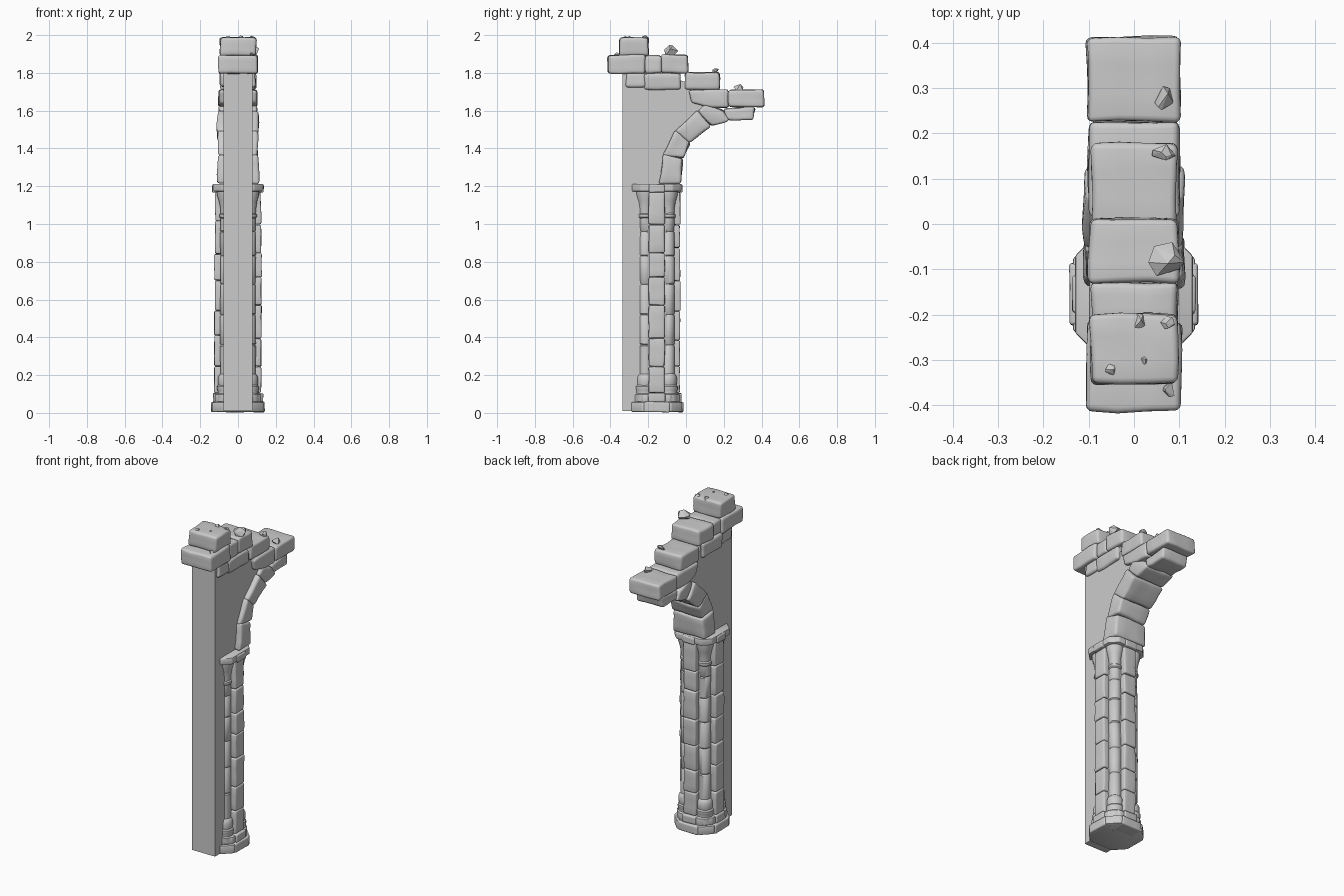
import bpy, bmesh, math, random
from mathutils import Vector, Matrix, noise

if "Cube" in bpy.data.objects:
    bpy.data.objects.remove(bpy.data.objects["Cube"])

random.seed(7)
CY = -0.155                                   # column axis


def finish(name, bm, angle=40):
    bmesh.ops.recalc_face_normals(bm, faces=bm.faces[:])
    me = bpy.data.meshes.new(name)
    bm.to_mesh(me)
    bm.free()
    if angle:
        me.shade_smooth()
        me.set_sharp_from_angle(angle=math.radians(angle))
    ob = bpy.data.objects.new(name, me)
    bpy.context.collection.objects.link(ob)
    return ob


def prism(bm, loop, vec):
    """Extrude a closed loop of points along vec."""
    f = bm.faces.new([bm.verts.new(p) for p in loop])
    r = bmesh.ops.extrude_face_region(bm, geom=[f])
    bmesh.ops.translate(bm, vec=vec, verts=[v for v in r["geom"] if isinstance(v, bmesh.types.BMVert)])
    bmesh.ops.recalc_face_normals(bm, faces=bm.faces[:])


def stone(name, quad, hx, mat=Matrix(), bevel=0.013, wear=0.005, shift=0.0):
    """Worn block: (y, z) outline extruded across x, rounded and roughened."""
    bm = bmesh.new()
    prism(bm, [(shift - hx, y, z) for y, z in quad], (2 * hx, 0, 0))
    bmesh.ops.subdivide_edges(bm, edges=bm.edges[:], cuts=2, use_grid_fill=True)
    sharp = [e for e in bm.edges if e.calc_face_angle(0) > 0.4]
    bmesh.ops.bevel(bm, geom=sharp, offset=bevel, offset_type='OFFSET', segments=3,
                    profile=0.5, affect='EDGES', clamp_overlap=True)
    seed = Vector([random.uniform(0, 50) for _ in range(3)])
    for v in bm.verts:
        v.co += noise.noise_vector(v.co * 11 + seed) * wear
    bm.transform(mat)
    return finish(name, bm)


def rect(y0, y1, z0, z1):
    return [(y0, z0), (y1, z0), (y1, z1), (y0, z1)]


def octagon(name, a, b, z0, z1, bevel=0.006):
    bm = bmesh.new()
    pts = [(a, -b), (a, b), (b, a), (-b, a), (-a, b), (-a, -b), (-b, -a), (b, -a)]
    prism(bm, [(x, CY + y, z0) for x, y in pts], (0, 0, z1 - z0))
    if bevel:
        bmesh.ops.bevel(bm, geom=bm.edges[:], offset=bevel, segments=2, profile=0.5, affect='EDGES')
    return finish(name, bm)


# Plain wall slab behind the arch
bm = bmesh.new()
slab = [(-.335, .01), (-.15, .01), (-.15, 1.2), (-.09, 1.22), (-.075, 1.35), (-.03, 1.46),
        (.04, 1.55), (.13, 1.59), (.12, 1.65), (.04, 1.66), (.04, 1.74), (-.03, 1.76),
        (-.03, 1.8), (-.335, 1.8)]
prism(bm, [(-.078, y, z) for y, z in slab], (.156, 0, 0))
finish("wall_slab", bm, 0)

# Column core, stepped plinth and capital slab
octagon("column_core", .09, .05, .02, 1.18, 0)
octagon("plinth", .135, .078, .005, .057)
octagon("plinth_step", .122, .07, .055, .1)
octagon("capital_slab", .13, .085, 1.172, 1.213)

# Flat stone panels on the three exposed sides of the column
for side, ang in (("back", 0), ("left", 90), ("right", -90)):
    M = Matrix.Translation((0, CY, 0)) @ Matrix.Rotation(math.radians(ang), 4, 'Z')
    stone(f"plinth_block_{side}", rect(.06, .142, .004, .058), .068, M, .007, .003)
    stone(f"plinth_step_block_{side}", rect(.06, .133, .057, .105), .045, M, .007, .003)
    stone(f"capital_block_{side}", rect(.06, .136, 1.167, 1.21), .042, M, .007, .003)
    joints = [.105] + [z + random.uniform(-.02, .02) for z in (.25, .4, .555, .7, .86, 1.01)] + [1.168]
    for i, (a, b) in enumerate(zip(joints, joints[1:])):
        out = .124 + random.uniform(-.003, .003)
        stone(f"panel_{side}_{i}", rect(.05, out, a + .001, b - .001), .042, M, .008, .004)

# Four turned colonnettes with moulded feet and flared heads
prof = [(0, .055), (.05, .055), (.055, .06), (.055, .098), (.049, .104), (.049, .118),
        (.052, .125), (.052, .14), (.045, .147), (.047, .16), (.047, .185), (.041, .2), (.034, .207)]
for z in (.36, .52, .68, .83, .96):
    prof += [(.034, z - .006), (.029, z), (.034, z + .006)]
prof += [(.033, 1.03), (.039, 1.036), (.039, 1.05), (.033, 1.056), (.035, 1.085),
         (.041, 1.12), (.05, 1.15), (.051, 1.175), (0, 1.175)]
for sx in (-1, 1):
    for sy in (-1, 1):
        bm = bmesh.new()
        vs = [bm.verts.new((r, 0, z)) for r, z in prof]
        es = [bm.edges.new(p) for p in zip(vs, vs[1:])]
        bmesh.ops.spin(bm, geom=vs + es, cent=(0, 0, 0), axis=(0, 0, 1), angle=math.tau, steps=20)
        bmesh.ops.remove_doubles(bm, verts=bm.verts[:], dist=1e-5)
        seed = Vector((sx * 9, sy * 5, 0))
        for v in bm.verts:
            v.co += noise.noise_vector(v.co * 12 + seed) * .003
        bmesh.ops.translate(bm, vec=(sx * .06, CY + sy * .06, 0), verts=bm.verts[:])
        finish("colonnette", bm)

# Arch stones
arch = [
    ([(-.142, 1.213), (-.028, 1.213), (-.018, 1.345), (-.122, 1.368)], .108),
    ([(-.123, 1.362), (-.016, 1.345), (.022, 1.432), (-.06, 1.497)], .104),
    ([(-.055, 1.492), (.02, 1.43), (.132, 1.52), (.06, 1.605)], .108),
    ([(.065, 1.6), (.135, 1.517), (.228, 1.55), (.2, 1.6), (.105, 1.638)], .1),
    ([(.2, 1.61), (.21, 1.552), (.355, 1.55), (.367, 1.622)], .09),
]
for i, (quad, hx) in enumerate(arch):
    stone(f"arch_stone_{i}", quad, hx, bevel=.014, wear=.008)

# Broken stepped coursing on top
courses = [
    ([(.012, 1.71), (.03, 1.64), (.09, 1.622), (.225, 1.612), (.225, 1.71)], .1),
    (rect(.225, .413, 1.618, 1.712), .102),
    (rect(-.005, .178, 1.708, 1.802), .092),
    (rect(-.32, -.215, 1.725, 1.802), .09),
    (rect(-.22, -.032, 1.71, 1.8), .096),
    (rect(-.413, -.215, 1.796, 1.893), .104),
    (rect(-.217, -.128, 1.8, 1.892), .095),
    (rect(-.13, .012, 1.798, 1.895), .1),
    (rect(-.352, -.197, 1.89, 1.987), .096),
]
for i, (quad, hx) in enumerate(courses):
    stone(f"course_stone_{i}", quad, hx, bevel=.014, wear=.007)

# Loose angular rubble
rubble = [(.072, -.08, 1.918, .042), (.066, .16, 1.803, .028), (.07, .277, 1.722, .028),
          (.01, -.213, 1.987, .018), (.074, -.218, 1.986, .016), (.022, -.302, 1.988, .01),
          (-.052, -.322, 1.987, .013), (.08, -.365, 1.898, .017)]
for x, y, z, s in rubble:
    bm = bmesh.new()
    for _ in range(11):
        d = Vector([random.gauss(0, 1) for _ in range(3)]).normalized()
        bm.verts.new((d.x * s, d.y * s, d.z * s * .75))
    r = bmesh.ops.convex_hull(bm, input=bm.verts[:])
    bmesh.ops.delete(bm, geom=[v for v in bm.verts if not v.link_faces], context='VERTS')
    bmesh.ops.translate(bm, vec=(x, y, z), verts=bm.verts[:])
    finish("rubble", bm, 0)
